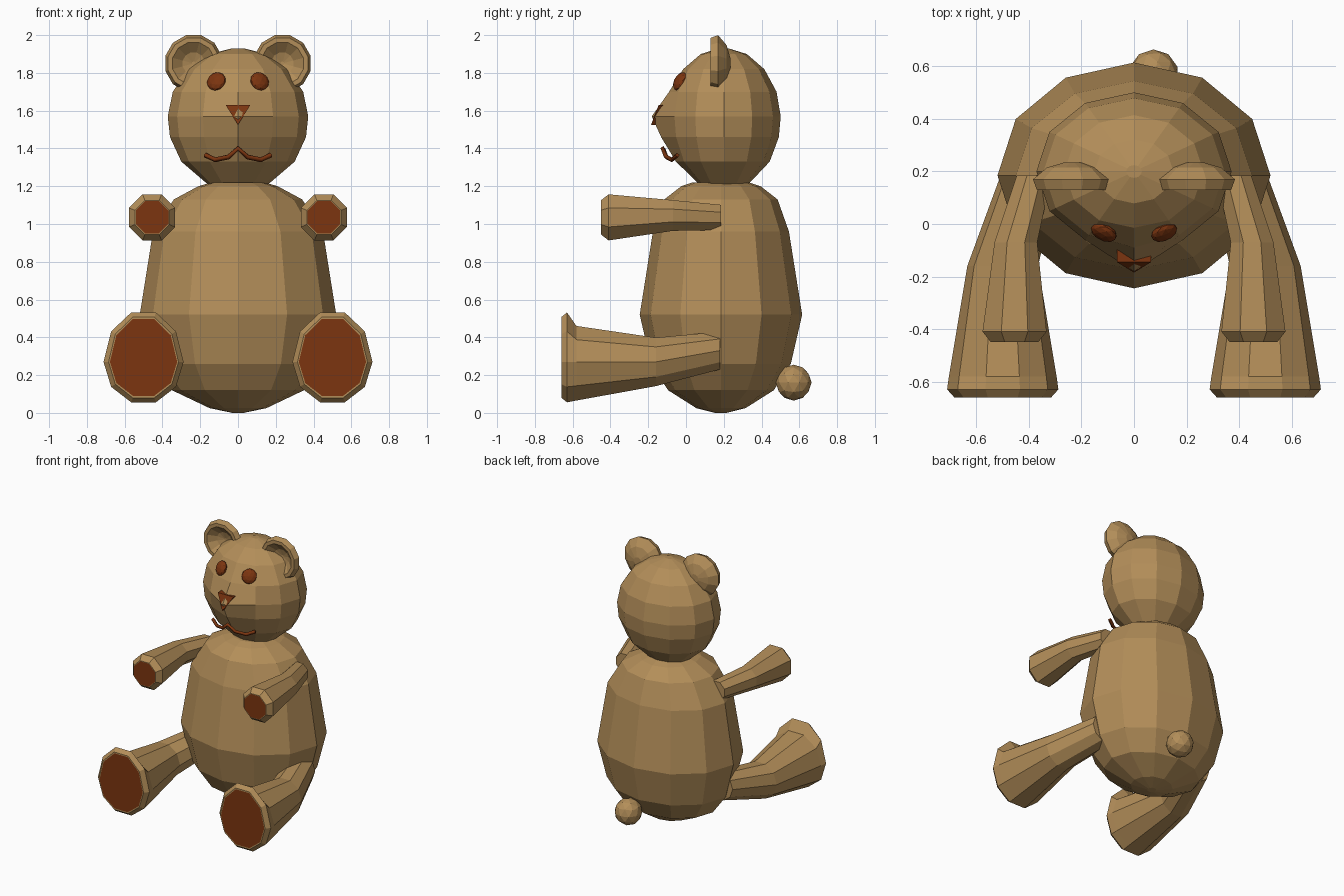
import bpy
import bmesh
from math import sin, cos, pi, radians
from mathutils import Vector, Matrix

if "Cube" in bpy.data.objects:
    bpy.data.objects.remove(bpy.data.objects["Cube"], do_unlink=True)


def material(name, rgb):
    m = bpy.data.materials.new(name)
    m.use_nodes = True
    m.diffuse_color = (*rgb, 1)
    bsdf = m.node_tree.nodes["Principled BSDF"]
    bsdf.inputs["Base Color"].default_value = (*rgb, 1)
    bsdf.inputs["Roughness"].default_value = 0.9
    return m


FUR = material("tan_fur", (0.45, 0.27, 0.10))
PAD = material("reddish_brown", (0.20, 0.035, 0.005))


def finish(name, bm, *mats):
    bmesh.ops.recalc_face_normals(bm, faces=bm.faces)
    me = bpy.data.meshes.new(name)
    bm.to_mesh(me)
    bm.free()
    for m in mats:
        me.materials.append(m)
    ob = bpy.data.objects.new(name, me)
    bpy.context.collection.objects.link(ob)
    return ob


def loft(name, rings, *mats, first_cap=0):
    """Skin a list of equal-length point rings and close both ends."""
    bm = bmesh.new()
    loops = [[bm.verts.new(p) for p in ring] for ring in rings]
    n = len(loops[0])
    for a, b in zip(loops, loops[1:]):
        for i in range(n):
            j = (i + 1) % n
            bm.faces.new((a[i], a[j], b[j], b[i]))
    bm.faces.new(loops[0]).material_index = first_cap
    bm.faces.new(loops[-1])
    return finish(name, bm, *mats)


def flat_ring(z, rx, ry, cy, push=0, n=12):
    """Horizontal oval; push moves the front point forward."""
    pts = [Vector((rx * cos(2 * pi * i / n), cy + ry * sin(2 * pi * i / n), z)) for i in range(n)]
    pts[n * 3 // 4].y -= push
    return pts


def upright_ring(x, y, z, rx, up, down, n):
    """Oval facing the front, with its own upper and lower height."""
    pts = []
    for i in range(n):
        a = 2 * pi * (i + 0.5) / n + pi / 2
        s = sin(a)
        pts.append(Vector((x + rx * cos(a), y, z + s * (up if s > 0 else down))))
    return pts


def ball(name, centre, scale, mat, rot=Matrix()):
    bm = bmesh.new()
    bmesh.ops.create_icosphere(bm, subdivisions=2, radius=1)
    bm.transform(Matrix.Translation(centre) @ rot @ Matrix.Diagonal((*scale, 1)))
    return finish(name, bm, mat)


# Pear-shaped body
body = [(0, .03, .03), (.025, .15, .13), (.12, .35, .28), (.26, .455, .37),
        (.52, .52, .43), (.96, .45, .36), (1.13, .34, .30), (1.2, .21, .21), (1.22, .14, .15)]
loft("body", [flat_ring(z, rx, ry, .185) for z, rx, ry in body], FUR)

# Round head with a pointed muzzle
head = [(1.21, .16, 0), (1.33, .30, .01), (1.46, .36, .04), (1.57, .372, .08),
        (1.70, .345, .01), (1.82, .265, 0), (1.90, .15, 0), (1.93, .03, 0)]
loft("head", [flat_ring(z, r, r * .81, .2, p) for z, r, p in head], FUR)

# Nose wedge
corners = [(-.065, 1.63), (.065, 1.63), (0, 1.525)]
loft("nose", [[Vector((x, -.145 if z > 1.6 else -.185, z)) for x, z in corners],
              [Vector((x, -.06, z)) for x, z in corners]], PAD)

# Mouth: thin curved line over the chin
curve = bpy.data.curves.new("mouth", "CURVE")
curve.dimensions = "3D"
curve.bevel_depth = .013
curve.bevel_resolution = 0
curve.use_fill_caps = True
half = [(.175, -.045, 1.365), (.12, -.075, 1.34), (.05, -.105, 1.355)]
path = [(-x, y, z) for x, y, z in half] + [(0, -.122, 1.4)] + half[::-1]
spline = curve.splines.new("POLY")
spline.points.add(len(path) - 1)
for p, co in zip(spline.points, path):
    p.co = (*co, 1)
curve.materials.append(PAD)
bpy.context.collection.objects.link(bpy.data.objects.new("mouth", curve))

# Round tail
ball("tail", (.075, .57, .16), (.095, .095, .095), FUR)

for side, s in (("left", 1), ("right", -1)):
    # Eyes lie against the face
    tilt = Matrix.Rotation(s * radians(25), 4, "Z") @ Matrix.Rotation(radians(-25), 4, "X")
    ball(side + "_eye", (s * .115, -.032, 1.755), (.053, .026, .053), PAD, tilt)

    # Ears: domed back, dished front
    ear = [(.235, .03), (.215, .1), (.17, .155), (.13, .14), (.13, .115), (.175, .06), (.19, .01)]
    loft(side + "_ear", [upright_ring(s * .235, y, 1.85, r, r, r, 12) for y, r in ear], FUR)

    # Arms: padded paw, wrist, elbow, shoulder
    arm = [(.455, -.45, 1.035, .093), (.455, -.45, 1.035, .098), (.455, -.41, 1.035, .132),
           (.45, -.07, 1.045, .088), (.38, .185, 1.035, .072)]
    loft(side + "_arm", [upright_ring(s * x, y, z, r, r, r, 8) for x, y, z, r in arm],
         FUR, PAD, first_cap=1)

    # Legs: padded sole, toe rim, instep, knee, hip
    leg = [(.5, -.66, .27, .178, .24, .19), (.5, -.66, .27, .185, .25, .2),
           (.5, -.63, .27, .212, .275, .225), (.5, -.58, .27, .205, .2, .215),
           (.5, -.16, .27, .135, .135, .135), (.4, .18, .33, .11, .105, .105)]
    loft(side + "_leg", [upright_ring(s * x, y, z, r, u, d, 10) for x, y, z, r, u, d in leg],
         FUR, PAD, first_cap=1)
